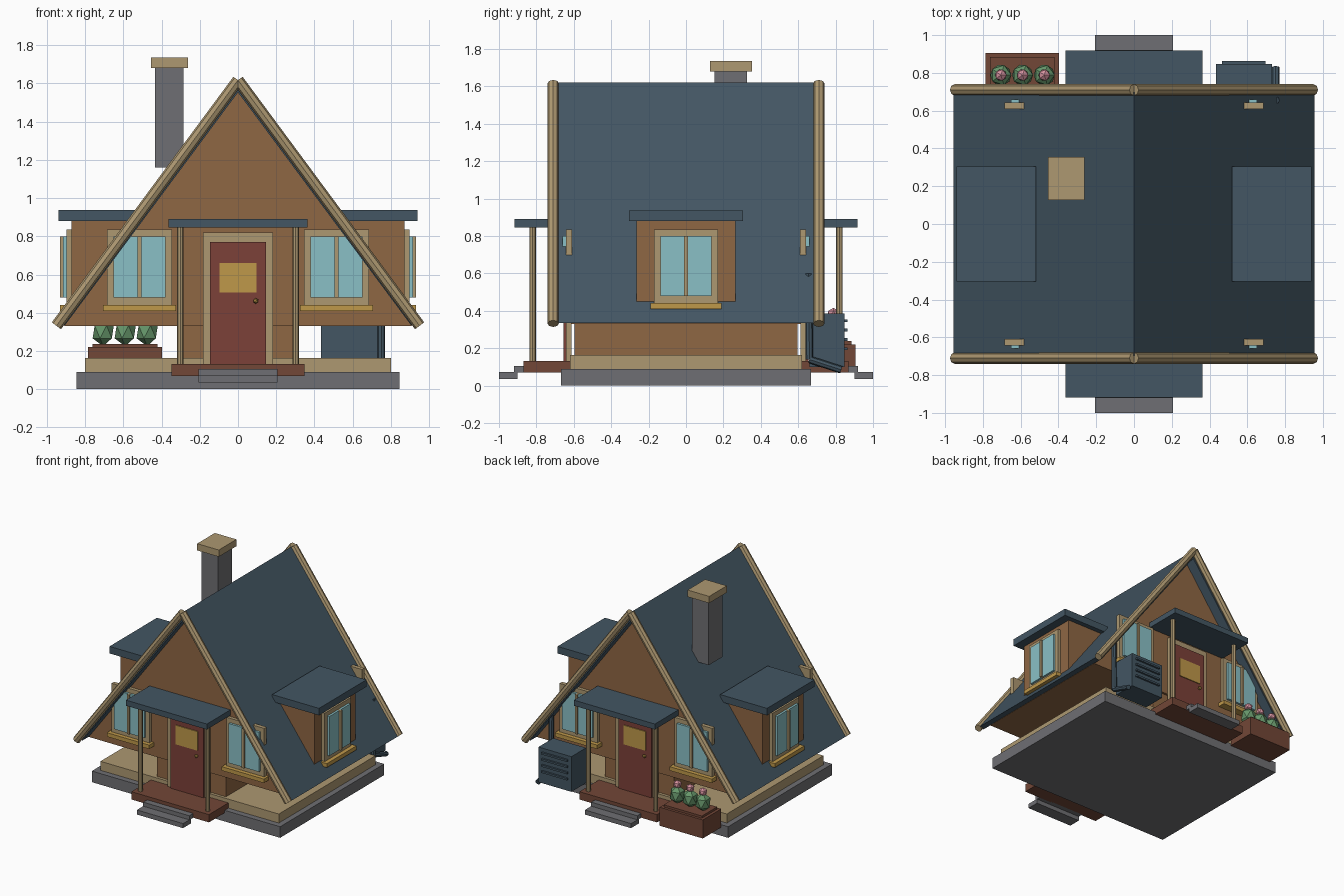
import bpy, bmesh
from mathutils import Vector, Matrix

if "Cube" in bpy.data.objects:
    bpy.data.objects.remove(bpy.data.objects["Cube"])


def material(name, hex_code):
    m = bpy.data.materials.new(name)
    srgb = [int(hex_code[i:i + 2], 16) / 255 for i in (0, 2, 4)]
    m.diffuse_color = [c / 12.92 if c < 0.04045 else ((c + 0.055) / 1.055) ** 2.4 for c in srgb] + [1]
    m.use_nodes = True
    m.node_tree.nodes["Principled BSDF"].inputs["Base Color"].default_value = m.diffuse_color
    return m


SLATE = material("slate blue", "435663")
TAN = material("tan trim", "AD9871")
WOOD = material("wall brown", "8F6744")
GLASS = material("window teal", "8AC0C6")
GOLD = material("gold", "BF984A")
RED = material("door red", "7C4138")
STONE = material("stone grey", "6F6F73")
DECK = material("deck brown", "724737")
GREEN = material("plant green", "66966A")
PINK = material("flower pink", "D893A0")


def finish(name, bm, mat):
    bmesh.ops.recalc_face_normals(bm, faces=bm.faces)
    me = bpy.data.meshes.new(name)
    bm.to_mesh(me)
    bm.free()
    me.materials.append(mat)
    ob = bpy.data.objects.new(name, me)
    bpy.context.collection.objects.link(ob)
    return ob


def box(name, mat, x, y, z, frame=Matrix()):
    """Box from (min, max) pairs, placed by a frame matrix."""
    bm = bmesh.new()
    bmesh.ops.create_cube(bm, size=1)
    for v in bm.verts:
        p = [(a + b) / 2 + c * (b - a) for (a, b), c in zip((x, y, z), v.co)]
        v.co = frame @ Vector(p)
    return finish(name, bm, mat)


def rod(name, mat, a, b, r, sides=8):
    a, b = Vector(a), Vector(b)
    bm = bmesh.new()
    bmesh.ops.create_cone(bm, cap_ends=True, segments=sides, radius1=r, radius2=r, depth=(b - a).length)
    rot = (b - a).to_track_quat('Z', 'Y').to_matrix().to_4x4()
    bm.transform(Matrix.Translation((a + b) / 2) @ rot)
    return finish(name, bm, mat)


def prism(name, mat, outline, y):
    """Extrude an x-z outline from y[0] to y[1]."""
    bm = bmesh.new()
    f = bm.faces.new([bm.verts.new((px, y[0], pz)) for px, pz in outline])
    ext = bmesh.ops.extrude_face_region(bm, geom=[f])["geom"]
    bmesh.ops.translate(bm, vec=(0, y[1] - y[0], 0), verts=[e for e in ext if isinstance(e, bmesh.types.BMVert)])
    return finish(name, bm, mat)


def ball(name, mat, loc, r, rz=None, sub=1):
    bm = bmesh.new()
    bmesh.ops.create_icosphere(bm, subdivisions=sub, radius=1)
    bm.transform(Matrix.Translation(loc) @ Matrix.Diagonal((r, r, rz or r, 1)))
    return finish(name, bm, mat)


def window(name, frame, u, wall):
    """Window facing local -y, centred on local x = u, on the wall at y = -wall."""
    box(name + "_frame", TAN, (u - .17, u + .17), (-wall - .027, -wall + .005), (.44, .835), frame)
    for i, s in enumerate((-1, 1)):
        c = u + s * .073
        box(f"{name}_pane_{i}", GLASS, (c - .063, c + .063), (-wall - .045, -wall - .02), (.48, .80), frame)
    box(name + "_mullion", TAN, (u - .01, u + .01), (-wall - .06, -wall - .02), (.48, .80), frame)
    box(name + "_sill", GOLD, (u - .19, u + .19), (-wall - .06, -wall + .005), (.41, .442), frame)


# Base and walls
box("foundation", STONE, (-.845, .845), (-.667, .667), (0, .09))
box("floor_sill", TAN, (-.8, .8), (-.62, .62), (.09, .163))
box("lower_walls", WOOD, (-.31, .31), (-.597, .597), (.163, .36))
prism("gable_body", WOOD, [(-.912, .33), (.912, .33), (0, 1.56)], (-.615, .615))

# Steep roof as one folded slab
prism("roof", SLATE, [(-.955, .335), (0, 1.62), (.955, .335), (.905, .335), (0, 1.553), (-.905, .335)], (-.7, .7))

# Round rim poles along the gable edges
for yn, y in (("front", -.71), ("back", .71)):
    for xn, s in (("left", -1), ("right", 1)):
        rod(f"{yn}_{xn}_rim_pole", TAN, (s * .95, y, .332), (0, y, 1.617), .03)

# Gable ends: door, porch and windows, the same at front and back
for end, frame in (("front", Matrix()), ("back", Matrix.Rotation(3.14159265, 4, 'Z'))):
    box(end + "_door_frame", TAN, (-.183, .183), (-.642, -.612), (.13, .82), frame)
    box(end + "_door", RED, (-.147, .147), (-.655, -.62), (.13, .77), frame)
    box(end + "_door_panel", GOLD, (-.098, .098), (-.662, -.65), (.505, .66), frame)
    ball(end + "_door_knob", GOLD, frame @ Vector((.093, -.668, .462)), .015)
    box(end + "_porch_deck", DECK, (-.348, .348), (-.87, -.612), (.07, .133), frame)
    box(end + "_upper_step", STONE, (-.207, .207), (-.92, -.86), (.07, .105), frame)
    box(end + "_lower_step", STONE, (-.207, .207), (-1, -.90), (.035, .072), frame)
    box(end + "_porch_roof", SLATE, (-.363, .363), (-.918, -.6), (.845, .89), frame)
    for s in (-1, 1):
        rod(f"{end}_porch_post_{s}", TAN, frame @ Vector((s * .302, -.82, .13)),
            frame @ Vector((s * .302, -.82, .85)), .018)
        window(f"{end}_window_{s}", frame, s * .515, .615)

# Side dormers, local -y facing outward
for side, angle in (("right", 1.57079633), ("left", -1.57079633)):
    frame = Matrix.Rotation(angle, 4, 'Z')
    box(side + "_dormer", WOOD, (-.265, .265), (-.87, -.5), (.44, .885), frame)
    box(side + "_dormer_roof", SLATE, (-.304, .304), (-.94, -.52), (.88, .937), frame)
    window(side + "_dormer_window", frame, 0, .87)

# Chimney
box("chimney", STONE, (-.433, -.285), (.153, .327), (1.16, 1.69))
box("chimney_cap", TAN, (-.456, -.262), (.128, .354), (1.68, 1.735))

# Planter with three flowering cacti, behind the house
box("planter", DECK, (-.785, -.398), (.67, .906), (.07, .22))
box("planter_soil", DECK, (-.762, -.42), (.69, .885), (.2, .238))
for i, x in enumerate((-.705, -.59, -.475)):
    ball(f"cactus_{i}", GREEN, (x, .788, .30), .062, .075)
    ball(f"flower_{i}", PINK, (x, .788, .383), .034)

# Outdoor air unit with louvres and pipe
box("air_unit", SLATE, (.435, .73), (.66, .848), (.10, .385))
for i in range(4):
    z = .19 + i * .05
    box(f"air_unit_louvre_{i}", SLATE, (.465, .695), (.84, .863), (z, z + .015))
path = [(.75, .655, .60), (.75, .66, .14), (.75, .83, .085)]
for i in range(2):
    rod(f"air_unit_pipe_{i}", SLATE, path[i], path[i + 1], .02)
